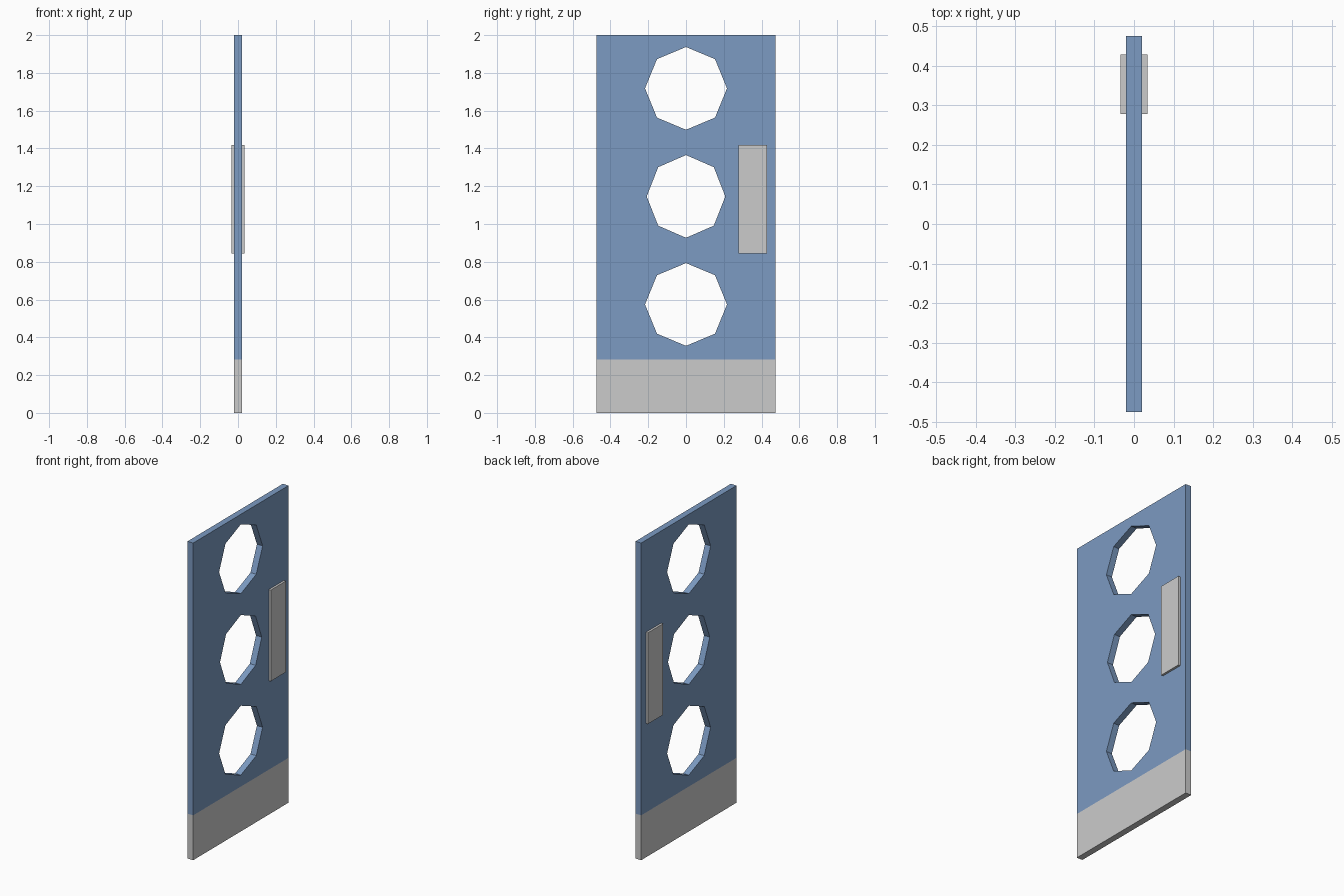
import bpy, bmesh
from math import sin, cos, pi

if "Cube" in bpy.data.objects:
    bpy.data.objects.remove(bpy.data.objects["Cube"])

HALF_T, HALF_W, HEIGHT, KICK = 0.02, 0.475, 2.0, 0.283


def add_object(name, bm, materials=()):
    mesh = bpy.data.meshes.new(name)
    bm.to_mesh(mesh)
    bm.free()
    for m in materials:
        mesh.materials.append(m)
    obj = bpy.data.objects.new(name, mesh)
    bpy.context.collection.objects.link(obj)
    return obj


def loop_edges(bm, points):
    verts = [bm.verts.new((-HALF_T, y, z)) for y, z in points]
    return [bm.edges.new((v, verts[(i + 1) % len(verts)])) for i, v in enumerate(verts)]


blue = bpy.data.materials.new("blue_paint")
blue.diffuse_color = (0.2, 0.325, 0.54, 1)
blue.use_nodes = True
blue.node_tree.nodes["Principled BSDF"].inputs["Base Color"].default_value = blue.diffuse_color
# Bare slot keeps the bottom band grey
grey = None

# Upper panel outline with three octagonal windows (centre z, y radius, z radius)
bm = bmesh.new()
edges = loop_edges(bm, [(-HALF_W, KICK), (HALF_W, KICK), (HALF_W, HEIGHT), (-HALF_W, HEIGHT)])
for zc, ry, rz in [(0.574, 0.217, 0.219), (1.146, 0.208, 0.219), (1.718, 0.217, 0.219)]:
    edges += loop_edges(bm, [(ry * sin(i * pi / 4), zc + rz * cos(i * pi / 4)) for i in range(8)])
bmesh.ops.triangle_fill(bm, use_beauty=True, edges=edges, normal=(1, 0, 0))

# Grey kick band shares the panel's lower edge
band = [bm.verts.new((-HALF_T, y, z)) for y, z in
        [(-HALF_W, 0), (HALF_W, 0), (HALF_W, KICK), (-HALF_W, KICK)]]
bm.faces.new(band)
bmesh.ops.remove_doubles(bm, verts=bm.verts[:], dist=1e-5)

# Thicken the sheet into a slab
ext = bmesh.ops.extrude_face_region(bm, geom=bm.faces[:], use_keep_orig=True)
bmesh.ops.translate(bm, vec=(2 * HALF_T, 0, 0),
                    verts=[g for g in ext["geom"] if isinstance(g, bmesh.types.BMVert)])
bmesh.ops.recalc_face_normals(bm, faces=bm.faces[:])
for f in bm.faces:
    f.material_index = 1 if f.calc_center_median().z < KICK - 0.01 else 0
add_object("door_panel", bm, (blue, grey))

# Push plate standing proud of both faces
bm = bmesh.new()
bmesh.ops.create_cube(bm, size=1)
bmesh.ops.scale(bm, vec=(0.068, 0.15, 0.575), verts=bm.verts[:])
bmesh.ops.translate(bm, vec=(0, 0.353, 1.132), verts=bm.verts[:])
add_object("push_plate", bm)
